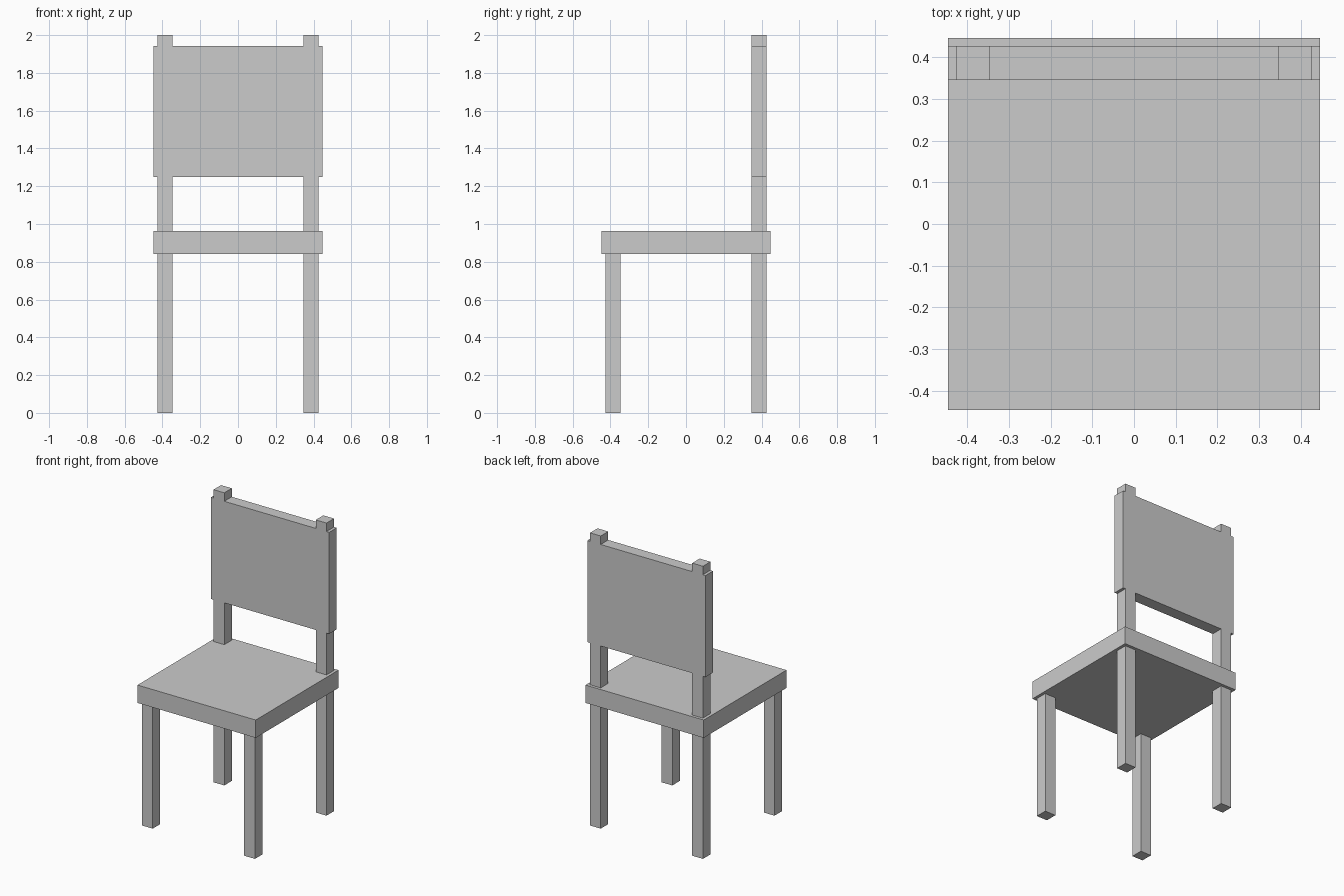
import bpy
import bmesh

if "Cube" in bpy.data.objects:
    bpy.data.objects.remove(bpy.data.objects["Cube"])

SEAT = 0.447                  # half width of seat and back panel
IN, OUT = 0.346, 0.427        # inner and outer faces of the legs
SEAT_LOW, SEAT_TOP = 0.84, 0.962
BACK_LOW, BACK_TOP = 1.248, 1.942
HEIGHT = 2.0


def add_object(name, bm):
    bmesh.ops.recalc_face_normals(bm, faces=bm.faces)
    mesh = bpy.data.meshes.new(name)
    bm.to_mesh(mesh)
    bm.free()
    obj = bpy.data.objects.new(name, mesh)
    bpy.context.collection.objects.link(obj)
    return obj


def box(name, low, high):
    bm = bmesh.new()
    bmesh.ops.create_cube(bm, size=1)
    for v in bm.verts:
        v.co = [(a + b) / 2 + c * (b - a) for a, b, c in zip(low, high, v.co)]
    return add_object(name, bm)


def extrude_outline(name, points, y0, y1):
    bm = bmesh.new()
    face = bm.faces.new([bm.verts.new((x, y0, z)) for x, z in points])
    result = bmesh.ops.extrude_face_region(bm, geom=[face], use_keep_orig=True)
    for item in result["geom"]:
        if isinstance(item, bmesh.types.BMVert):
            item.co.y = y1
    return add_object(name, bm)


# Seat slab
box("seat", (-SEAT, -SEAT, SEAT_LOW), (SEAT, SEAT, SEAT_TOP))

# Front legs, stopping under the seat
for side, x0, x1 in (("left", -OUT, -IN), ("right", IN, OUT)):
    box(f"front_leg_{side}", (x0, -OUT, 0), (x1, -IN, SEAT_LOW))

# Back frame: rear legs, posts and panel are flush, so they share one outline
half = [(IN, BACK_LOW), (IN, 0), (OUT, 0), (OUT, BACK_LOW), (SEAT, BACK_LOW),
        (SEAT, BACK_TOP), (OUT, BACK_TOP), (OUT, HEIGHT), (IN, HEIGHT), (IN, BACK_TOP)]
outline = half + [(-x, z) for x, z in reversed(half)]
extrude_outline("back_frame", outline, IN, OUT)
